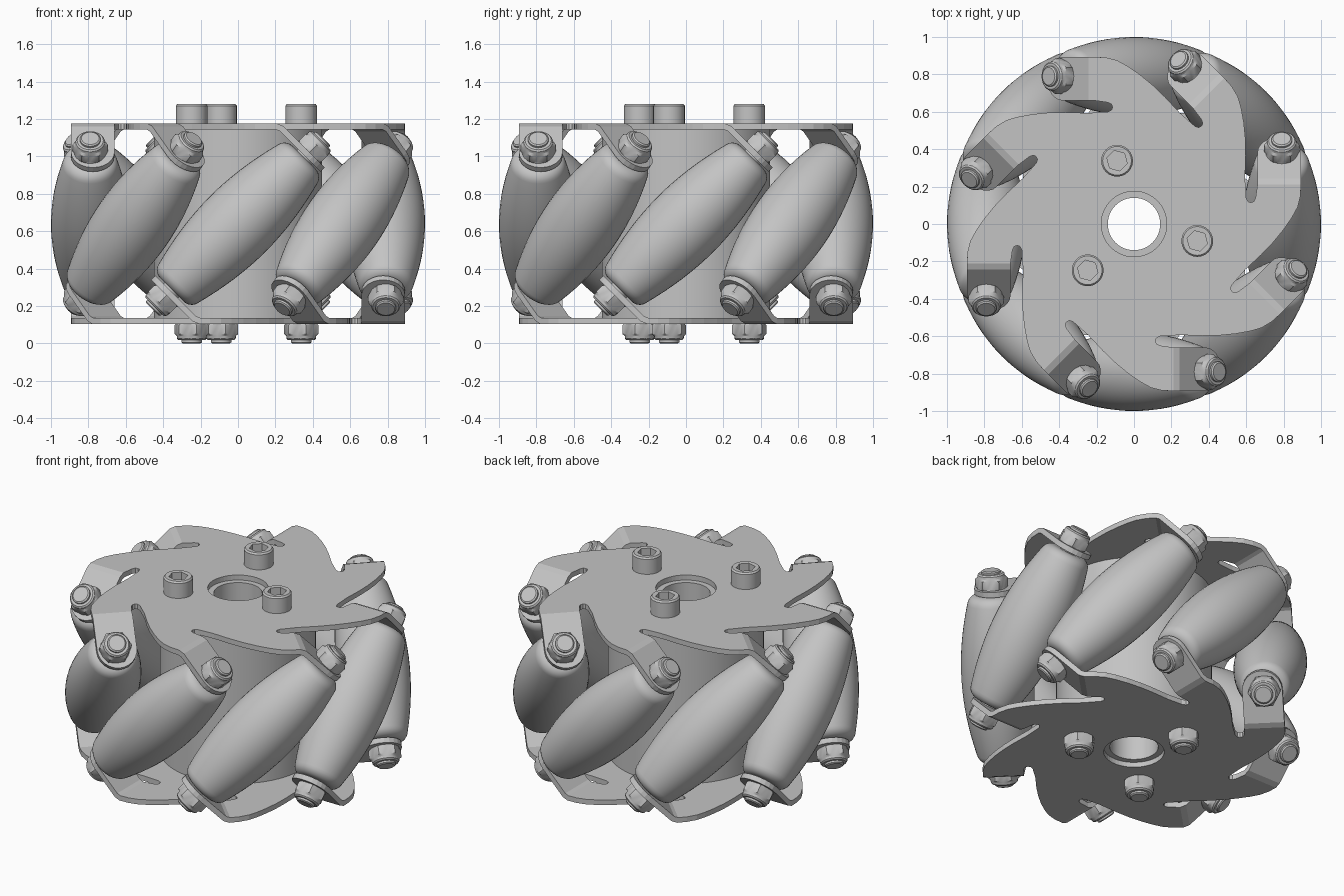
import bpy, bmesh
from math import sin, cos, pi, radians, sqrt, atan2
from mathutils import Matrix, Vector

cube = bpy.data.objects.get("Cube")
if cube:
    bpy.data.objects.remove(cube, do_unlink=True)

MID = 0.64          # mid height of the wheel
DIST = 0.79         # roller axis distance from the wheel centre
ARMS = 8
STEP = 2 * pi / ARMS
SHEET = 0.032

grey = bpy.data.materials.new("plain grey")
grey.use_nodes = True
grey.diffuse_color = (0.55, 0.55, 0.55, 1)
grey.node_tree.nodes["Principled BSDF"].inputs["Base Color"].default_value = (0.55, 0.55, 0.55, 1)


def rot(axis, angle):
    return Matrix.Rotation(angle, 4, axis)


def move(x, y, z):
    return Matrix.Translation((x, y, z))


def finish(bm, name, smooth=True):
    bmesh.ops.remove_doubles(bm, verts=bm.verts, dist=0.0004)
    bmesh.ops.recalc_face_normals(bm, faces=bm.faces)
    mesh = bpy.data.meshes.new(name)
    bm.to_mesh(mesh)
    bm.free()
    mesh.materials.append(grey)
    if smooth:
        mesh.polygons.foreach_set("use_smooth", [True] * len(mesh.polygons))
        mesh.set_sharp_from_angle(angle=radians(32))
    return mesh


def place(name, mesh, matrix):
    obj = bpy.data.objects.new(name, mesh)
    obj.matrix_world = matrix
    bpy.context.scene.collection.objects.link(obj)
    return obj


def lathe(name, profile, segs):
    """Spin (radius, height) points; a third entry makes that ring hexagonal."""
    bm = bmesh.new()
    rings = []
    for radius, height, *hexed in profile:
        ring = []
        for i in range(segs):
            a = 2 * pi * i / segs
            r = radius
            if hexed:
                r *= cos(pi / 6) / cos(a % (pi / 3) - pi / 6)
            ring.append(bm.verts.new((r * cos(a), r * sin(a), height)))
        rings.append(ring)
    for low, high in zip(rings, rings[1:]):
        for i in range(segs):
            j = (i + 1) % segs
            bm.faces.new((low[i], low[j], high[j], high[i]))
    return finish(bm, name)


# Side plate: flat sheet with eight slotted arms, each ending in a bent tab
def plate_mesh():
    bm = bmesh.new()
    slot_far = [(0.625, 0.115), (0.61, 0.12), (0.6, 0.14)]
    curve = [(0.593, -0.246), (0.68, -0.165), (0.745, -0.097), (0.80, -0.03),
             (0.845, 0.035), (0.875, 0.09), (0.89, 0.15)]
    slot_near = [(0.65, 0.14), (0.64, 0.12), (0.625, 0.115)]
    back = rot('Z', -STEP)
    outline = [Vector((x, y, 0)) for x, y in curve + [(0.893, 0.21), (0.66, 0.21)] + slot_near]
    outline = [back @ Vector((x, y, 0)) for x, y in slot_far] + outline
    end = atan2(outline[-1].y, outline[-1].x)
    hole = [Vector((0.175 * cos(end - STEP * i / 6), 0.175 * sin(end - STEP * i / 6), 0))
            for i in range(7)]
    # tab rows: soft bend, then a rounded end in the sloping plane
    bend = [Vector((0.893, 0.21, 0)), Vector((0.893, 0.244, -0.014)),
            Vector((0.66, 0.244, -0.014)), Vector((0.66, 0.21, 0))]
    tab = [bend[1]]
    for i in range(13):
        a = pi * i / 12
        slope = (0.215 + 0.117 * sin(a)) / sqrt(2)
        tab.append(Vector((0.7765 + 0.1165 * cos(a), 0.23 + slope, -slope)))
    tab.append(bend[2])
    for k in range(ARMS):
        turn = rot('Z', STEP * k)
        for loop in (outline + hole, bend, tab):
            bm.faces.new([bm.verts.new(turn @ p) for p in loop])
    bmesh.ops.remove_doubles(bm, verts=bm.verts, dist=0.0004)
    bmesh.ops.recalc_face_normals(bm, faces=bm.faces)
    if sum(f.normal.z for f in bm.faces) < 0:
        bmesh.ops.reverse_faces(bm, faces=bm.faces)
    mesh = bpy.data.meshes.new("side_plate")
    bm.to_mesh(mesh)
    bm.free()
    mesh.materials.append(grey)
    return mesh


plate = plate_mesh()
lift = move(0, 0, 1.175 - MID)
for name, flip in (("top_plate", 0), ("bottom_plate", pi)):
    obj = place(name, plate, move(0, 0, MID) @ rot('X', flip) @ lift)
    solid = obj.modifiers.new("thickness", 'SOLIDIFY')
    solid.thickness = SHEET
    solid.offset = -1
    solid.use_even_offset = True

# Central hub with a through bore
low, high = 0.105 + SHEET, 1.175 - SHEET
hub = lathe("hub", [(0.14, low), (0.45, low), (0.45, high), (0.14, high), (0.14, low)], 64)
place("hub", hub, Matrix())

# Barrel roller with rounded shoulders
HALF = 0.50


def barrel(t):
    return 1.0 - sqrt(t * t / 2 + DIST * DIST)


side = []
for i in range(17):
    t = -0.45 + 0.9 * i / 16
    side.append((barrel(t), t))
shoulder = []
for i in range(1, 6):
    a = pi / 2 * i / 5
    shoulder.append((barrel(0.45) - 0.05 + 0.05 * cos(a) - 0.008 * sin(a), 0.45 + 0.05 * sin(a)))
profile = ([(0, -HALF)] + [(r, -t) for r, t in reversed(shoulder)] + side + shoulder + [(0, HALF)])
roller = lathe("roller", profile, 40)

# Axle, lock nut and socket screw head
axle = lathe("axle", [(0, -0.55), (0.055, -0.55), (0.055, 0.55), (0, 0.55)], 24)
nut = lathe("lock_nut", [(0, 0, 1), (0.086, 0), (0.095, 0.008, 1), (0.095, 0.055, 1), (0.08, 0.066),
                         (0.078, 0.08), (0.07, 0.088), (0.055, 0.088), (0.055, 0.099),
                         (0.047, 0.105), (0, 0.105)], 24)
head = lathe("screw_head", [(0, 0), (0.085, 0), (0.085, 0.095), (0.077, 0.105), (0.06, 0.105),
                            (0.056, 0.104, 1), (0.056, 0.035, 1), (0, 0.035)], 24)

for k in range(ARMS):
    axis = rot('Z', STEP * k) @ move(DIST, 0, MID) @ rot('X', -pi / 4)
    place(f"roller_{k + 1}", roller, axis)
    place(f"axle_{k + 1}", axle, axis)
    for label, flip in (("top", 0), ("bottom", pi)):
        place(f"{label}_roller_nut_{k + 1}", nut, axis @ rot('X', flip) @ move(0, 0, 0.541))

# Three screws clamping the plates to the hub
for k in range(3):
    spot = rot('Z', radians(105 + 120 * k)) @ move(0.35, 0, 0)
    place(f"screw_head_{k + 1}", head, spot @ move(0, 0, 1.175))
    place(f"screw_nut_{k + 1}", nut, spot @ move(0, 0, 0.105) @ rot('X', pi))
